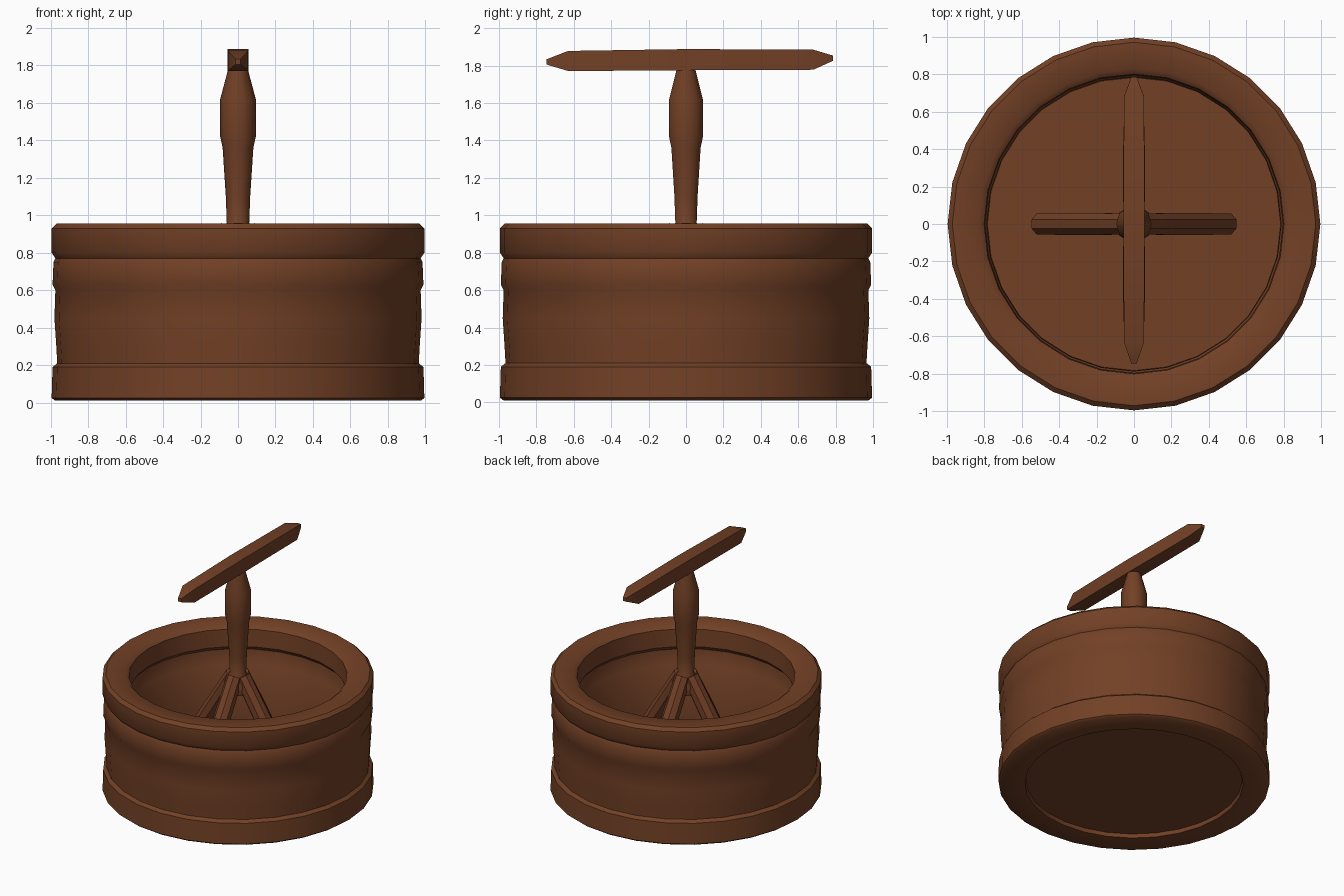
import bpy, bmesh, math
from mathutils import Vector

if "Cube" in bpy.data.objects:
    bpy.data.objects.remove(bpy.data.objects["Cube"])

wood = bpy.data.materials.new("brown wood")
wood.diffuse_color = (0.17, 0.052, 0.019, 1)
wood.use_nodes = True
wood.node_tree.nodes["Principled BSDF"].inputs["Base Color"].default_value = wood.diffuse_color


def finish(name, bm, angle=40):
    bmesh.ops.recalc_face_normals(bm, faces=bm.faces)
    me = bpy.data.meshes.new(name)
    bm.to_mesh(me)
    bm.free()
    ob = bpy.data.objects.new(name, me)
    bpy.context.collection.objects.link(ob)
    me.materials.append(wood)
    bpy.ops.object.select_all(action='DESELECT')
    ob.select_set(True)
    bpy.context.view_layer.objects.active = ob
    bpy.ops.object.shade_smooth_by_angle(angle=math.radians(angle))
    return ob


def lathe(name, profile, n, angle=40):
    """Revolve (radius, z) points about z; radius 0 closes an end."""
    bm = bmesh.new()
    vs = [bm.verts.new((r, 0, z)) for r, z in profile]
    es = [bm.edges.new(p) for p in zip(vs, vs[1:])]
    bmesh.ops.spin(bm, geom=vs + es, cent=(0, 0, 0), axis=(0, 0, 1),
                   angle=2 * math.pi, steps=n)
    bmesh.ops.remove_doubles(bm, verts=bm.verts, dist=0.0005)
    return finish(name, bm, angle)


def rod(name, stations, n, angle=40):
    """Tube through (point, radius) stations along one straight line."""
    bm = bmesh.new()
    pts = [Vector(p) for p, r in stations]
    q = (pts[-1] - pts[0]).to_track_quat('Z', 'Y')
    rings = []
    for p, (_, r) in zip(pts, stations):
        rings.append([bm.verts.new(p + q @ Vector(
            (r * math.cos(a), r * math.sin(a), 0)))
            for a in [2 * math.pi * (i + 0.5) / n for i in range(n)]])
    for a, b in zip(rings, rings[1:]):
        for i in range(n):
            bm.faces.new((a[i], a[(i + 1) % n], b[(i + 1) % n], b[i]))
    bm.faces.new(rings[0])
    bm.faces.new(rings[-1])
    return finish(name, bm, angle)


# tub wall with thick rim, middle ledge and base band, inside and out
lathe("tub_wall", [
    (0.80, 0.01), (0.975, 0.01), (0.995, 0.025), (0.99, 0.19), (0.965, 0.21),
    (0.97, 0.30), (0.98, 0.45), (0.975, 0.60), (0.99, 0.63), (0.985, 0.75),
    (0.975, 0.77), (0.995, 0.80), (0.995, 0.93), (0.97, 0.955), (0.83, 0.955),
    (0.80, 0.93), (0.795, 0.79), (0.82, 0.76), (0.81, 0.64), (0.785, 0.60),
    (0.79, 0.21), (0.78, 0.10), (0.80, 0.01)], 28)

# tub floor
lathe("tub_floor", [(0, 0.04), (0.84, 0.04), (0.84, 0.13), (0, 0.13)], 28)

# turned post swelling into a grip
lathe("post", [(0, 0.80), (0.09, 0.80), (0.10, 0.88), (0.06, 0.96),
               (0.065, 1.10), (0.082, 1.36), (0.095, 1.42), (0.095, 1.62),
               (0.055, 1.77), (0.05, 1.84), (0, 1.84)], 10, 50)

# cross handle with pointed ends
rod("cross_handle", [((0, -0.745, 1.82), 0.02), ((0, -0.63, 1.825), 0.076),
                     ((0, 0, 1.832), 0.08), ((0, 0.68, 1.832), 0.076),
                     ((0, 0.785, 1.84), 0.02)], 4, 50)

# four splayed paddle legs
for i, nm in enumerate(("right", "back", "left", "front")):
    c, s = math.cos(i * math.pi / 2), math.sin(i * math.pi / 2)
    rod("leg_" + nm, [((0.04 * c, 0.04 * s, 0.93), 0.06),
                      ((0.27 * c, 0.27 * s, 0.55), 0.065),
                      ((0.50 * c, 0.50 * s, 0.16), 0.06)], 8)
